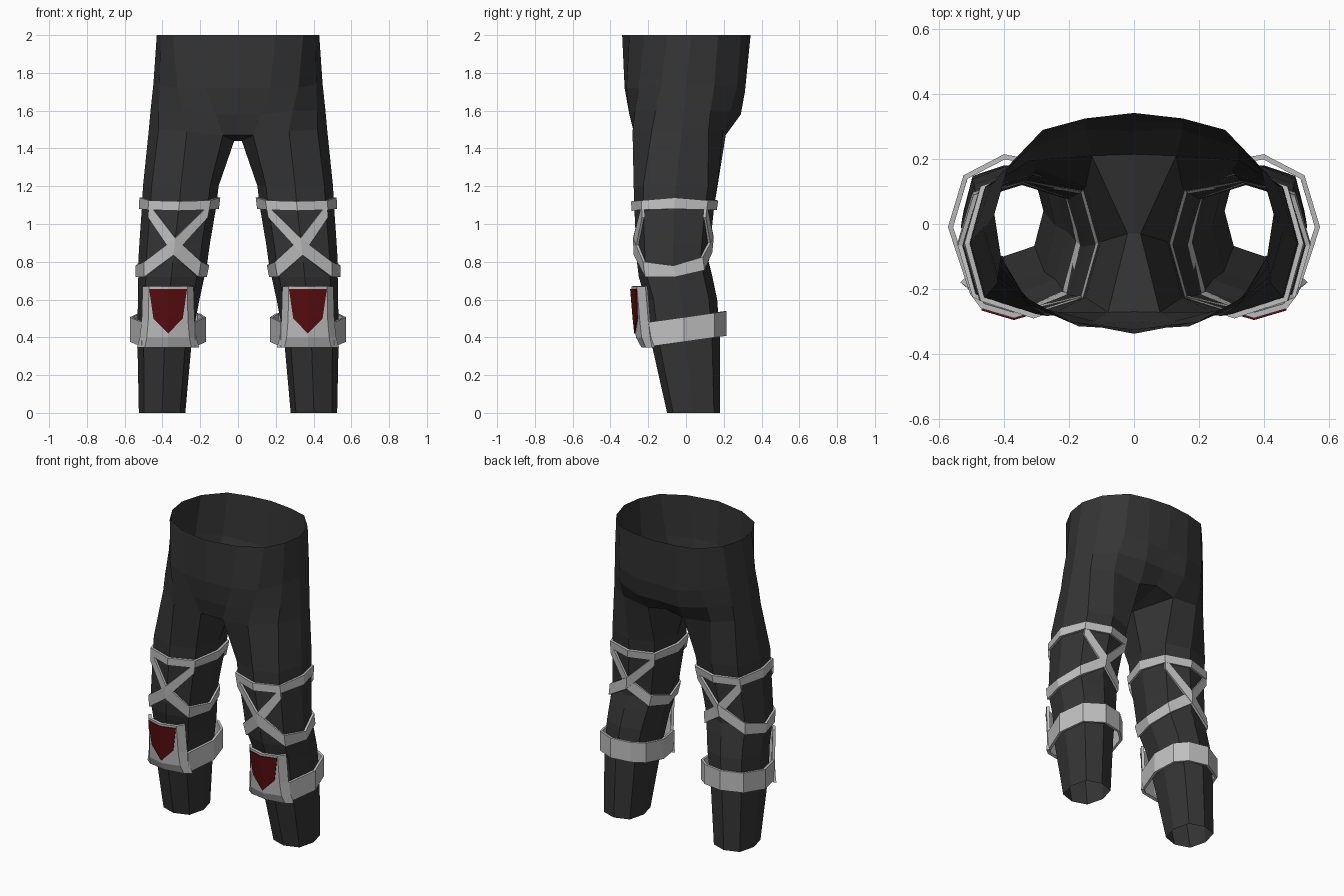
import bpy, bmesh, math

if "Cube" in bpy.data.objects:
    bpy.data.objects.remove(bpy.data.objects["Cube"])


def material(name, rgb):
    m = bpy.data.materials.new(name)
    m.diffuse_color = (*rgb, 1)
    m.use_nodes = True
    m.node_tree.nodes["Principled BSDF"].inputs["Base Color"].default_value = m.diffuse_color
    return m


CLOTH = material("dark cloth", (0.035, 0.035, 0.035))
GREY = material("pale grey", (0.53, 0.53, 0.53))
RED = material("dark red", (0.10, 0.004, 0.005))


def finish(name, bm, mat, thickness=0):
    """Make an object from the right half and mirror it to the left."""
    me = bpy.data.meshes.new(name)
    bm.to_mesh(me)
    bm.free()
    me.materials.append(mat)
    ob = bpy.data.objects.new(name, me)
    bpy.context.collection.objects.link(ob)
    if thickness:
        s = ob.modifiers.new("Thickness", 'SOLIDIFY')
        s.thickness = thickness
        s.offset = -1
    mir = ob.modifiers.new("Mirror", 'MIRROR')
    mir.use_clip = True
    mir.merge_threshold = 0.0005
    return ob


def loft(bm, rows, closed=False):
    """Join rows of points, listed bottom to top."""
    vs = [[bm.verts.new(p) for p in r] for r in rows]
    for a, b in zip(vs, vs[1:]):
        n = len(a)
        for i in range(n if closed else n - 1):
            j = (i + 1) % n
            bm.faces.new((a[i], a[j], b[j], b[i]))
    return vs


# Leg sections: z, centre x, centre y, radius x, radius y
LEG = [(0.0, .402, .04, .123, .14), (.40, .388, -.005, .145, .185),
       (.60, .367, -.025, .163, .19), (.72, .353, -.055, .175, .195),
       (.80, .345, -.07, .183, .19), (.90, .335, -.068, .187, .197),
       (1.10, .311, -.062, .197, .212), (1.20, .303, -.055, .20, .222)]


def leg_point(k, z, out=0.0):
    """Corner k of the eight-sided leg at height z (0 inner, 2 front, 4 outer, 6 back)."""
    for a, b in zip(LEG, LEG[1:]):
        if z <= b[0]:
            break
    t = (z - a[0]) / (b[0] - a[0])
    _, cx, cy, rx, ry = [p + (q - p) * t for p, q in zip(a, b)]
    ang = math.pi + k * math.pi / 4
    full = 1.09 if k % 2 else 1.0
    return (cx + (rx * full + out) * math.cos(ang),
            cy + (ry * full + out) * math.sin(ang), z)


# Trousers: hip half-rings from front middle to back middle, lowest first
HIP = [
    [(0, -.27, 1.47), (.08, -.272, 1.47), (.27, -.283, 1.49), (.42, -.18, 1.5), (.472, -.02, 1.5),
     (.44, .12, 1.5), (.32, .195, 1.49), (.13, .21, 1.47), (0, .215, 1.5)],
    [(0, -.30, 1.58), (.12, -.30, 1.58), (.29, -.27, 1.6), (.42, -.16, 1.6), (.463, -.01, 1.6),
     (.43, .13, 1.6), (.32, .235, 1.6), (.15, .29, 1.58), (0, .285, 1.58)],
    [(0, -.325, 1.72), (.17, -.315, 1.72), (.32, -.25, 1.72), (.415, -.13, 1.74), (.448, 0, 1.74),
     (.415, .15, 1.74), (.30, .27, 1.72), (.15, .312, 1.7), (0, .312, 1.7)],
    [(0, -.338, 2), (.2, -.30, 2), (.345, -.22, 2), (.41, -.1, 2), (.43, .03, 2),
     (.39, .17, 2), (.28, .29, 2), (.15, .325, 2), (0, .342, 2)],
]
bm = bmesh.new()
hip = loft(bm, HIP)[0]
leg = loft(bm, [[leg_point(k, s[0]) for k in range(8)] for s in LEG], True)[-1]
crotch = bm.verts.new((.02, -.03, 1.44))
middle = bm.verts.new((0, -.03, 1.44))
thigh = [crotch] + hip[1:8]
for k in range(8):
    j = (k + 1) % 8
    bm.faces.new((leg[k], leg[j], thigh[j], thigh[k]))
bm.faces.new((hip[0], middle, crotch, hip[1]))
bm.faces.new((hip[7], crotch, middle, hip[8]))
bmesh.ops.recalc_face_normals(bm, faces=bm.faces[:])
finish("trousers", bm, CLOTH)


# Straps wound around the knee
def strap(name, path, out):
    """Path of (corner, height, band height)."""
    bm = bmesh.new()
    loft(bm, [[leg_point(k, z + s * h / 2, out) for k, z, h in path] for s in (-1, 1)])
    finish(name, bm, GREY, out)


side = {0: 1.11, 1: 1.10, 2: 1.095, 3: 1.10, 4: 1.11, 5: 1.10, 6: 1.10, 7: 1.10}
strap("upper_strap", [(k, side[k % 8], .06 if k % 4 == 0 else .05) for k in range(9)], .016)
wind = [(1.07, .07), (.88, .09), (.76, .08), (.75, .06), (.79, .07), (.89, .08), (1.07, .07)]
strap("outer_cross_strap", [(i + 1, *w) for i, w in enumerate(wind)], .015)
strap("inner_cross_strap", [(i + 5, *w) for i, w in enumerate(wind[::-1])], .013)

# Calf band: stands off the leg, open at the front, rising to the back
BAND = [(.51, -.20), (.573, -.01), (.525, .15), (.40, .215),
        (.27, .19), (.20, .13), (.17, -.01), (.225, -.20)]
bm = bmesh.new()
loft(bm, [[(x, y, z + .14 * (y + .2)) for x, y in BAND] for z in (.35, .48)])
finish("calf_band", bm, GREY, .016)

# Shin plate: z, half width, front y, edge y
PLATE = [(.345, .165, -.235, -.18), (.40, .15, -.265, -.19),
         (.49, .14, -.275, -.20), (.67, .135, -.29, -.215)]
PX = .37


def plate_point(dx, z, out=0.0):
    """Point on the bowed plate, dx from its middle."""
    for a, b in zip(PLATE, PLATE[1:]):
        if z <= b[0]:
            break
    t = (z - a[0]) / (b[0] - a[0])
    _, w, front, edge = [p + (q - p) * t for p, q in zip(a, b)]
    u = abs(dx) / w
    f = u * .4 / .75 if u < .75 else .4 + (u - .75) * 2.4
    return (PX + dx, front + (edge - front) * f - out, z)


bm = bmesh.new()
loft(bm, [[plate_point(u * r[1], r[0]) for u in (-1, -.75, 0, .75, 1)] for r in PLATE])
finish("shin_plate", bm, GREY, .018)

# Red shield panel on the plate
bm = bmesh.new()
rows = loft(bm, [[plate_point(dx * w, z, .007) for dx in (-1, 0, 1)]
                 for w, z in ((.078, .50), (.10, .655))])
tip = bm.verts.new(plate_point(0, .42, .007))
low = rows[0]
bm.faces.new((tip, low[1], low[0]))
bm.faces.new((tip, low[2], low[1]))
finish("shield_panel", bm, RED, .006)
